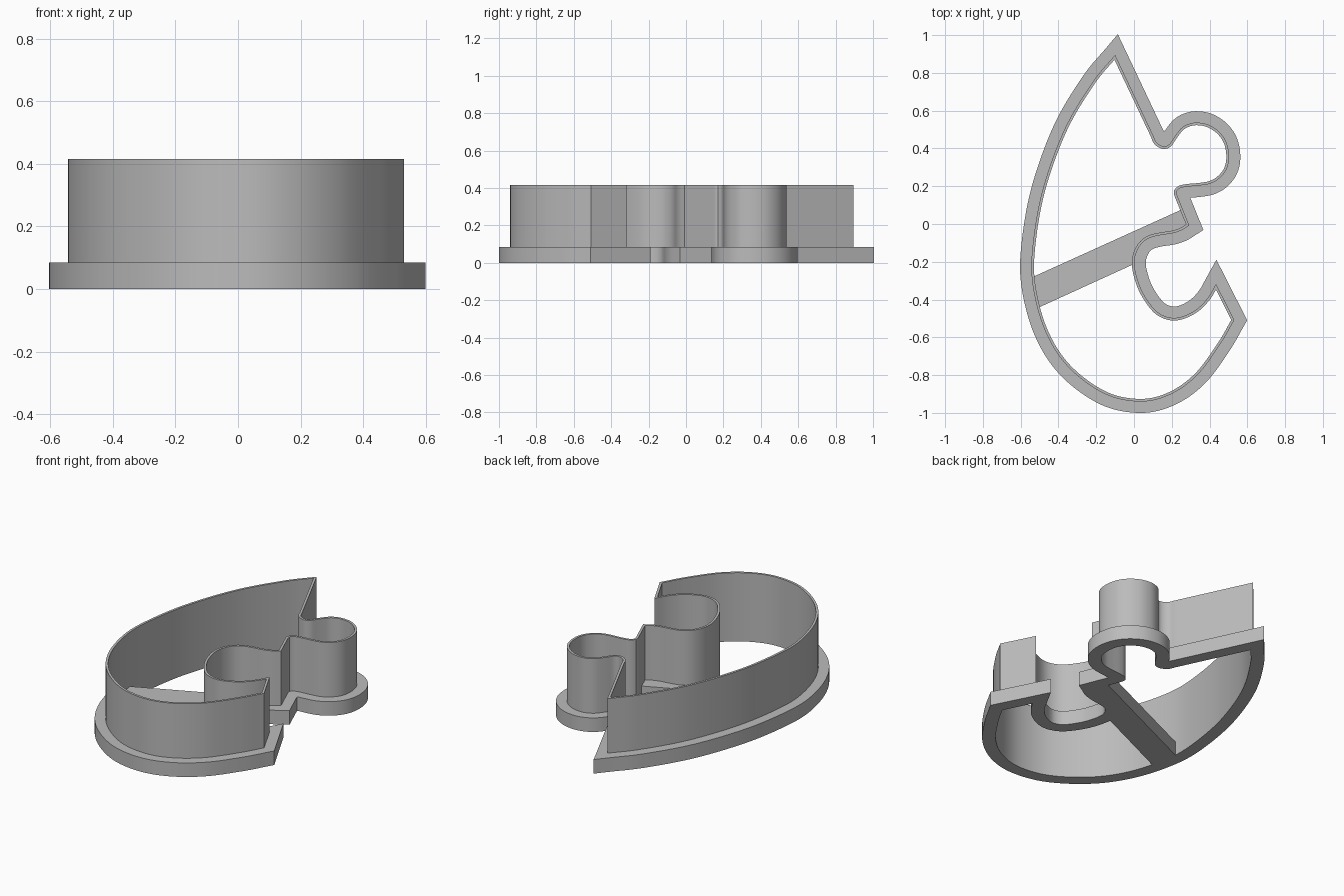
import bpy
import bmesh
import math
from mathutils import Vector
from mathutils.geometry import intersect_point_line

if "Cube" in bpy.data.objects:
    bpy.data.objects.remove(bpy.data.objects["Cube"], do_unlink=True)

FLANGE_TOP = 0.085
WALL_TOP = 0.415
FLANGE_WIDTH = 0.06
WALL_THICKNESS = 0.014

grey = bpy.data.materials.new("plain_grey")
grey.use_nodes = True
colour = (0.5, 0.5, 0.5, 1)
grey.diffuse_color = colour
grey.node_tree.nodes["Principled BSDF"].inputs["Base Color"].default_value = colour

# Blade outline, clockwise; sharp corners only occur between legs
tip = (-0.10, 0.895)
notch_start = (0.103, 0.466)
neck_top = (0.228, 0.152)
neck_corner = (0.293, -0.008)
jaw_tip = (0.434, -0.317)
jaw_corner = (0.531, -0.508)

legs = [
    [tip, notch_start],
    # notch and round lobe
    [notch_start, (0.115, 0.437), (0.135, 0.419), (0.162, 0.411), (0.187, 0.422),
     (0.215, 0.463), (0.25, 0.507), (0.285, 0.528), (0.33, 0.537), (0.39, 0.527),
     (0.45, 0.489), (0.49, 0.43), (0.503, 0.355), (0.49, 0.29), (0.45, 0.24),
     (0.40, 0.213), (0.34, 0.203), (0.285, 0.198), (0.245, 0.19), (0.225, 0.172),
     neck_top],
    [neck_top, neck_corner],
    # round bite
    [neck_corner, (0.25, -0.034), (0.20, -0.05), (0.14, -0.059), (0.08, -0.075),
     (0.035, -0.11), (0.008, -0.165), (0.003, -0.215), (0.012, -0.27), (0.04, -0.35),
     (0.09, -0.43), (0.14, -0.477), (0.205, -0.497), (0.27, -0.485), (0.34, -0.445),
     (0.395, -0.385), jaw_tip],
    [jaw_tip, jaw_corner],
    # long egg-shaped back
    [jaw_corner, (0.453, -0.642), (0.332, -0.803), (0.189, -0.904), (0.03, -0.94),
     (-0.158, -0.898), (-0.35, -0.755), (-0.473, -0.56), (-0.538, -0.31),
     (-0.533, -0.085), (-0.48, 0.195), (-0.367, 0.503), (-0.22, 0.75), tip],
]


def smooth_leg(points, step=0.014):
    """Sample a smooth path through the points, leaving out the last one."""
    p = [Vector(q) for q in points]
    p = [2 * p[0] - p[1]] + p + [2 * p[-1] - p[-2]]
    path = []
    for a, b, c, d in zip(p, p[1:], p[2:], p[3:]):
        n = math.ceil((c - b).length / step)
        for i in range(n):
            t = i / n
            path.append(b + t * (c - a) / 2
                        + t * t * (a - 2.5 * b + 2 * c - d / 2)
                        + t ** 3 * (1.5 * (b - c) + (d - a) / 2))
    return path


def distance(point, a, b):
    near, t = intersect_point_line(point, a, b)
    near = a.lerp(b, min(max(t, 0), 1))
    return (point - near).length


def offset(path, width):
    """Mitred offset of a closed path, dropping points that fold over."""
    pairs = list(zip(path, path[1:] + path[:1]))
    result = []
    for i, (here, after) in enumerate(pairs):
        d1 = (here - path[i - 1]).normalized()
        d2 = (after - here).normalized()
        n1, n2 = Vector((-d1.y, d1.x)), Vector((-d2.y, d2.x))
        q = here + (n1 + n2) * width / (1 + n1.dot(n2))
        if min(distance(q, a, b) for a, b in pairs) > abs(width) * 0.97:
            result.append(q)
    return result


def plate(name, loops, bottom, top):
    """Extrude closed outlines, the second one being a hole."""
    curve = bpy.data.curves.new(name, "CURVE")
    curve.dimensions = "2D"
    curve.fill_mode = "BOTH"
    curve.extrude = (top - bottom) / 2
    for loop in loops:
        spline = curve.splines.new("POLY")
        spline.points.add(len(loop) - 1)
        for point, q in zip(spline.points, loop):
            point.co = (q[0], q[1], 0, 1)
        spline.use_cyclic_u = True
    obj = bpy.data.objects.new(name, curve)
    bpy.context.collection.objects.link(obj)
    obj.location.z = (top + bottom) / 2
    bpy.ops.object.select_all(action="DESELECT")
    obj.select_set(True)
    bpy.context.view_layer.objects.active = obj
    bpy.ops.object.convert(target="MESH")
    obj = bpy.context.view_layer.objects.active
    obj.name = name
    bm = bmesh.new()
    bm.from_mesh(obj.data)
    bmesh.ops.remove_doubles(bm, verts=bm.verts, dist=0.0001)
    bmesh.ops.recalc_face_normals(bm, faces=bm.faces)
    bm.to_mesh(obj.data)
    bm.free()
    obj.data.materials.clear()
    obj.data.materials.append(grey)
    bpy.ops.object.shade_smooth_by_angle(angle=math.radians(30))
    return obj


outline = [q for leg in legs for q in smooth_leg(leg)]
inner = offset(outline, -WALL_THICKNESS)
outer = offset(outline, FLANGE_WIDTH)

# Wide grip flange, thin blade standing on it
plate("grip_flange", [outer, inner], 0, FLANGE_TOP)
plate("cutting_wall", [outline, inner], FLANGE_TOP, WALL_TOP)

# Brace across the opening, its right end following the bite
bite = [q for q in smooth_leg(legs[3]) if q.y > -0.21]
brace = [(-0.535, -0.28), (0.26, 0.08)] + bite + [(0.0, -0.212), (-0.515, -0.447)]
plate("cross_brace", [brace], 0, FLANGE_TOP)
